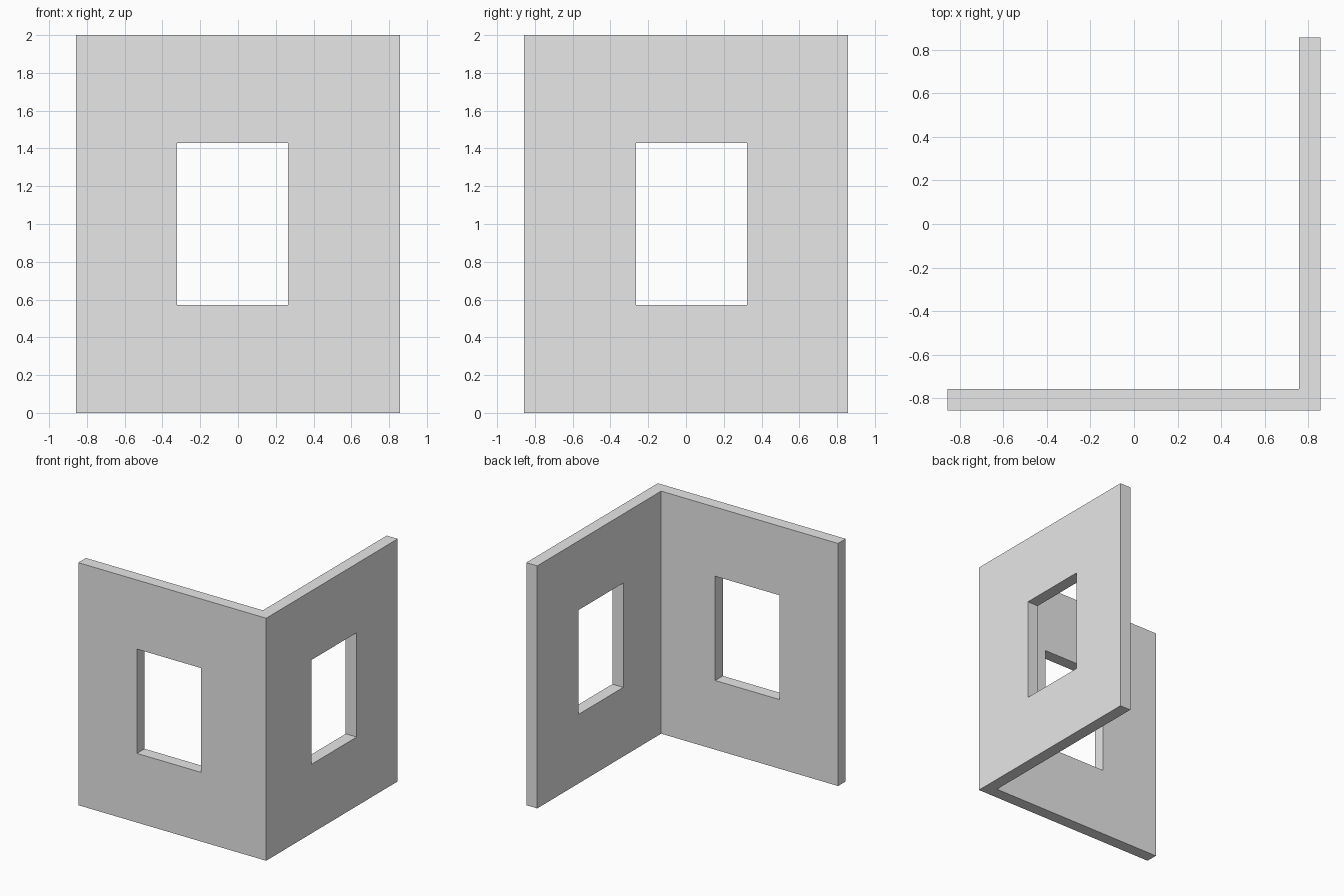
import bpy
import bmesh
from mathutils import Matrix, Vector

cube = bpy.data.objects.get("Cube")
if cube:
    bpy.data.objects.remove(cube, do_unlink=True)

HALF = 0.857            # half the outer footprint
THICK = 0.1             # wall thickness
HEIGHT = 2.0
WINDOW = (0.586, 0.86)  # window width and height
SHIFT = 0.029           # window offset from the wall centre, away from the corner

grey = bpy.data.materials.new("light grey")
grey.use_nodes = True
grey.diffuse_color = (0.8, 0.8, 0.8, 1)
grey.node_tree.nodes["Principled BSDF"].inputs["Base Color"].default_value = (0.8, 0.8, 0.8, 1)


def add_object(name, bm):
    bmesh.ops.recalc_face_normals(bm, faces=bm.faces)
    mesh = bpy.data.meshes.new(name)
    bm.to_mesh(mesh)
    bm.free()
    mesh.materials.append(grey)
    obj = bpy.data.objects.new(name, mesh)
    bpy.context.collection.objects.link(obj)
    return obj


def add_cutter(name, centre, size):
    bm = bmesh.new()
    bmesh.ops.create_cube(bm, size=1, matrix=Matrix.LocRotScale(Vector(centre), None, Vector(size)))
    obj = add_object(name, bm)
    obj.hide_render = True
    return obj


# L-shaped corner wall, extruded from its floor plan
inner = HALF - THICK
plan = [(-HALF, -HALF), (HALF, -HALF), (HALF, HALF),
        (inner, HALF), (inner, -inner), (-HALF, -inner)]
bm = bmesh.new()
floor = bm.faces.new([bm.verts.new((x, y, 0)) for x, y in plan])
top = bmesh.ops.extrude_face_region(bm, geom=[floor], use_keep_orig=True)["geom"]
bmesh.ops.translate(bm, vec=(0, 0, HEIGHT),
                    verts=[v for v in top if isinstance(v, bmesh.types.BMVert)])
wall = add_object("corner_wall", bm)

# Window opening through each wall
width, tall = WINDOW
mid = HALF - THICK / 2
cutters = [
    add_cutter("front_window_cutter", (-SHIFT, -mid, HEIGHT / 2), (width, THICK * 3, tall)),
    add_cutter("side_window_cutter", (mid, SHIFT, HEIGHT / 2), (THICK * 3, width, tall)),
]
bpy.context.view_layer.objects.active = wall
for cutter in cutters:
    cut = wall.modifiers.new(cutter.name, "BOOLEAN")
    cut.operation = "DIFFERENCE"
    cut.solver = "EXACT"
    cut.object = cutter
    bpy.ops.object.modifier_apply(modifier=cut.name)
    bpy.data.objects.remove(cutter, do_unlink=True)
